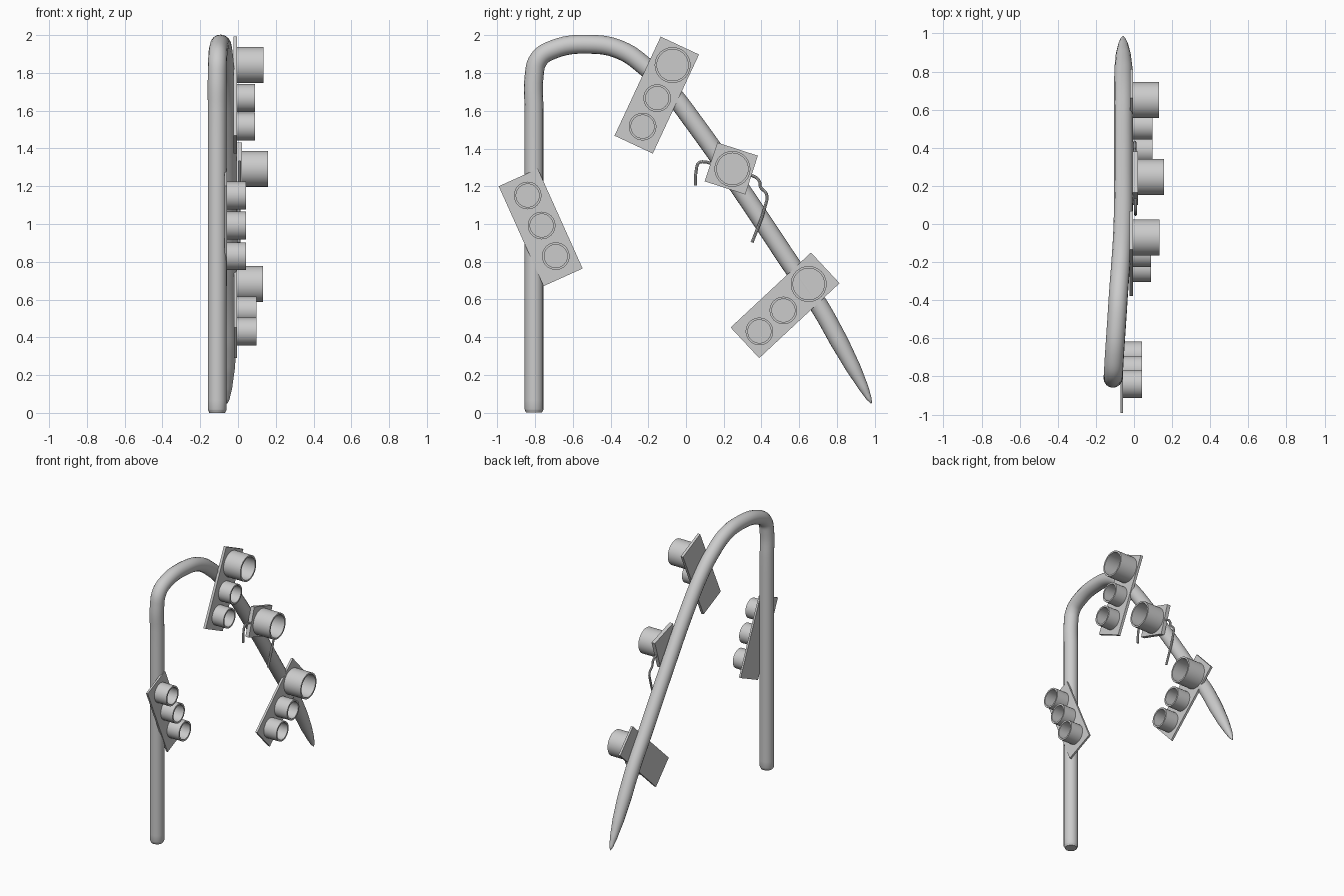
import bpy, bmesh
from math import cos, sin, tau, radians
from mathutils import Matrix

if "Cube" in bpy.data.objects:
    bpy.data.objects.remove(bpy.data.objects["Cube"])


def finish(name, bm, smooth=False):
    bmesh.ops.recalc_face_normals(bm, faces=bm.faces)
    me = bpy.data.meshes.new(name)
    bm.to_mesh(me)
    bm.free()
    ob = bpy.data.objects.new(name, me)
    bpy.context.collection.objects.link(ob)
    if smooth:
        shade(ob)
    return ob


def shade(ob):
    bpy.ops.object.select_all(action='DESELECT')
    ob.select_set(True)
    bpy.context.view_layer.objects.active = ob
    bpy.ops.object.shade_smooth_by_angle(angle=radians(35))


def sweep(name, pts, depth, res=6, bevel_res=6):
    """Round rod through points (x, y, z, radius factor)."""
    cu = bpy.data.curves.new(name, 'CURVE')
    cu.dimensions = '3D'
    cu.bevel_depth, cu.bevel_resolution = depth, bevel_res
    cu.resolution_u, cu.use_fill_caps = res, True
    sp = cu.splines.new('BEZIER')
    sp.bezier_points.add(len(pts) - 1)
    for bp, (x, y, z, r) in zip(sp.bezier_points, pts):
        bp.co, bp.radius = (x, y, z), r
        bp.handle_left_type = bp.handle_right_type = 'AUTO'
    ob = bpy.data.objects.new(name, cu)
    bpy.context.collection.objects.link(ob)
    bpy.ops.object.select_all(action='DESELECT')
    ob.select_set(True)
    bpy.context.view_layer.objects.active = ob
    bpy.ops.object.convert(target='MESH')
    shade(bpy.context.object)


def plate(name, x0, x1, y, z, length, width, angle):
    """Flat board in the YZ plane, long axis at angle from +y."""
    bm = bmesh.new()
    m = (Matrix.Translation(((x0 + x1) / 2, y, z)) @ Matrix.Rotation(radians(angle), 4, 'X')
         @ Matrix.Diagonal((x1 - x0, length, width, 1)))
    bmesh.ops.create_cube(bm, size=1, matrix=m)
    finish(name, bm)


def cup(name, x0, x1, y, z, r, n=40):
    """Hollow open tube standing on a board, pointing to +x."""
    bm = bmesh.new()
    ri = r - 0.012
    prof = [(x0, r), (x1, r), (x1, ri), (x0, ri)]
    rings = [[bm.verts.new((x, y + q * cos(tau * i / n), z + q * sin(tau * i / n)))
              for i in range(n)] for x, q in prof]
    for k in range(4):
        a, b = rings[k], rings[(k + 1) % 4]
        for i in range(n):
            j = (i + 1) % n
            bm.faces.new((a[i], a[j], b[j], b[i]))
    finish(name, bm, True)


# bent pole with a pointed free end
sweep("bent_pole", [
    (-.11, -.805, .0, .84), (-.11, -.805, .018, 1), (-.11, -.805, .8, 1),
    (-.11, -.805, 1.6, 1), (-.11, -.805, 1.78, 1), (-.108, -.782, 1.87, 1),
    (-.104, -.71, 1.922, 1), (-.09, -.5, 1.952, 1), (-.08, -.345, 1.921, 1),
    (-.07, -.215, 1.833, 1), (-.062, -.1, 1.72, 1), (-.056, .055, 1.52, 1),
    (-.055, .32, 1.14, 1), (-.055, .56, .78, 1), (-.055, .706, .565, 1),
    (-.055, .81, .38, .97), (-.056, .885, .24, .8), (-.057, .94, .135, .53),
    (-.058, .97, .075, .28), (-.058, .983, .05, .06)], .05)

# signal boards: x back, x front, y, z, length, width, angle
plate("upper_board", -.024, -.004, -.155, 1.683, .579, .224, 65)
plate("square_board", -.008, .02, .24, 1.294, .226, .216, -18)
plate("lower_board", -.022, -.006, .525, .569, .582, .222, 43)
plate("left_board", -.071, -.057, -.77, .982, .58, .227, -65.8)

# hooded lamps: x start, x end, y, z, radius
lamps = {
    "upper_lamp": [(-.01, .135, -.071, 1.842, .095), (-.01, .09, -.153, 1.667, .073),
                   (-.01, .09, -.23, 1.516, .073)],
    "square_lamp": [(.015, .158, .246, 1.292, .095)],
    "lower_lamp": [(-.01, .132, .65, .682, .095), (-.01, .098, .516, .542, .073),
                   (-.01, .098, .389, .431, .073)],
    "left_lamp": [(-.062, .042, -.839, 1.151, .073), (-.062, .042, -.765, .992, .073),
                  (-.062, .042, -.69, .83, .073)],
}
for name, group in lamps.items():
    for i, args in enumerate(group):
        cup(f"{name}_{i + 1}", *args)

# loose wires hanging from the square board
sweep("left_wire", [(.008, y, z, 1) for y, z in [
    (.05, 1.204), (.055, 1.29), (.066, 1.322), (.088, 1.33), (.17, 1.305)]], .008, 4, 2)
sweep("right_wire", [(.004, y, z, 1) for y, z in [
    (.31, 1.262), (.365, 1.25), (.388, 1.228), (.395, 1.195), (.427, 1.158),
    (.418, 1.09), (.35, .902)]], .008, 4, 2)
